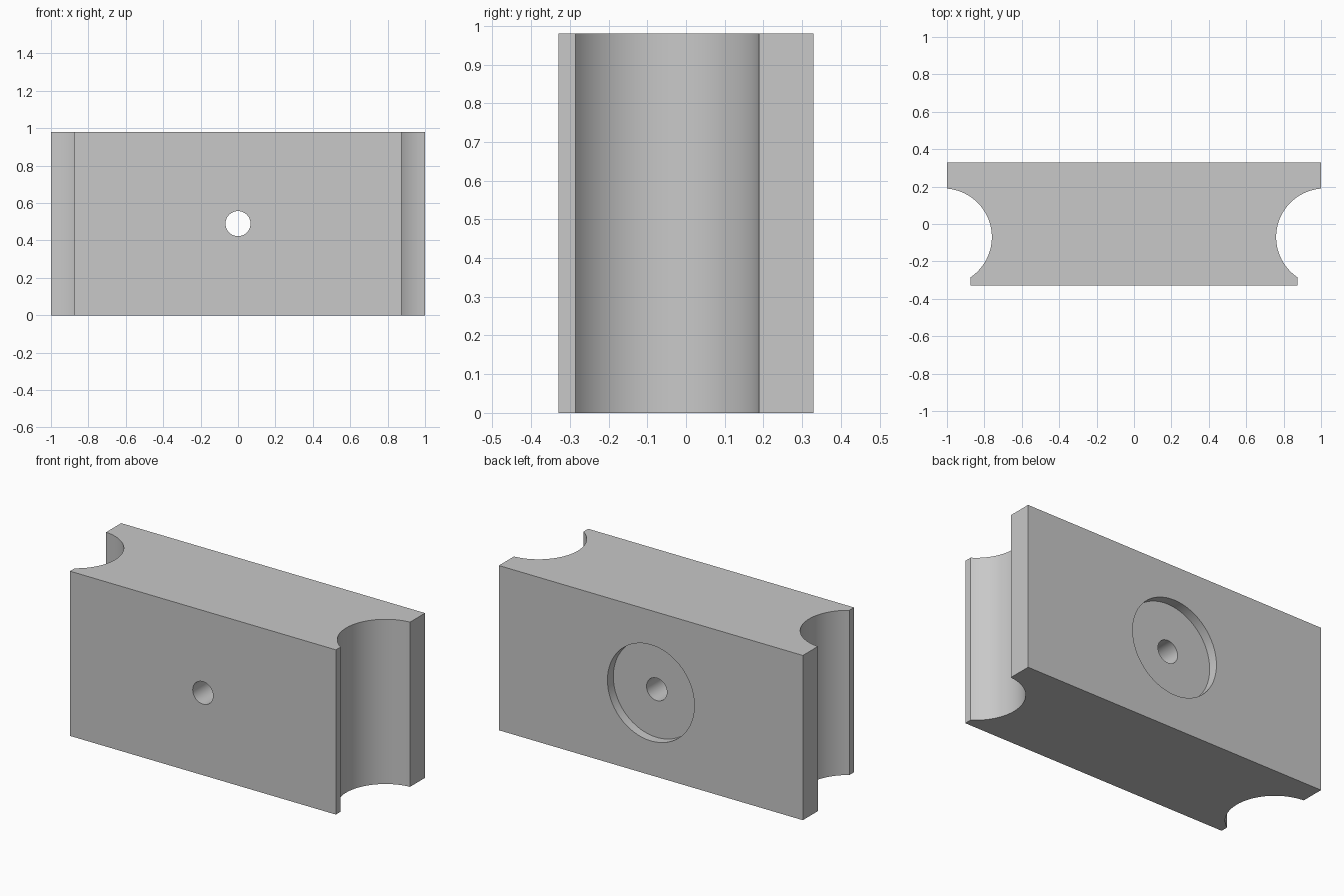
import bpy
import math
from mathutils import Matrix

cube = bpy.data.objects.get("Cube")
if cube:
    bpy.data.objects.remove(cube, do_unlink=True)

HEIGHT = 0.98
BACK, FRONT = 0.33, -0.33
GROOVE_X, GROOVE_Y, GROOVE_R = 1.02, -0.07, 0.26
LIP_X = 0.875

grey = bpy.data.materials.new("plain grey")
grey.use_nodes = True
grey.diffuse_color = (0.58, 0.58, 0.58, 1)
grey.node_tree.nodes["Principled BSDF"].inputs["Base Color"].default_value = (0.58, 0.58, 0.58, 1)

# Right half of the plan outline: front lip, round groove, back flange
start = math.acos((LIP_X - GROOVE_X) / GROOVE_R)
end = math.acos((1 - GROOVE_X) / GROOVE_R)
STEPS = 40
half = [(LIP_X, FRONT)]
for i in range(STEPS + 1):
    a = -start + (end + start - 2 * math.pi) * i / STEPS
    half.append((GROOVE_X + GROOVE_R * math.cos(a), GROOVE_Y + GROOVE_R * math.sin(a)))
half.append((1, BACK))
outline = half + [(-x, y) for x, y in reversed(half)]

# Extruded block
n = len(outline)
verts = [(x, y, z) for z in (0, HEIGHT) for x, y in outline]
faces = [tuple(reversed(range(n))), tuple(range(n, 2 * n))]
faces += [(i, (i + 1) % n, n + (i + 1) % n, n + i) for i in range(n)]
mesh = bpy.data.meshes.new("grooved_block")
mesh.from_pydata(verts, [], faces)
mesh.materials.append(grey)
block = bpy.data.objects.new("grooved_block", mesh)
bpy.context.collection.objects.link(block)


def bore(name, radius, y0, y1):
    """Cut a round hole along y through the middle of the block."""
    bpy.ops.mesh.primitive_cylinder_add(
        vertices=64, radius=radius, depth=y1 - y0,
        location=(0, (y0 + y1) / 2, HEIGHT / 2), rotation=(math.pi / 2, 0, 0))
    cutter = bpy.context.object
    cutter.name = name
    cutter.data.materials.append(grey)
    cutter.hide_render = True
    mod = block.modifiers.new(name, "BOOLEAN")
    mod.operation = "DIFFERENCE"
    mod.solver = "EXACT"
    mod.object = cutter
    bpy.ops.object.select_all(action="DESELECT")
    block.select_set(True)
    bpy.context.view_layer.objects.active = block
    bpy.ops.object.modifier_apply(modifier=name)
    bpy.data.objects.remove(cutter, do_unlink=True)


# Recess in the back face, then the through hole
bore("back_recess", 0.286, BACK - 0.055, BACK + 0.1)
bore("through_hole", 0.067, FRONT - 0.1, BACK + 0.1)

bpy.ops.object.shade_smooth_by_angle(angle=math.radians(25))
